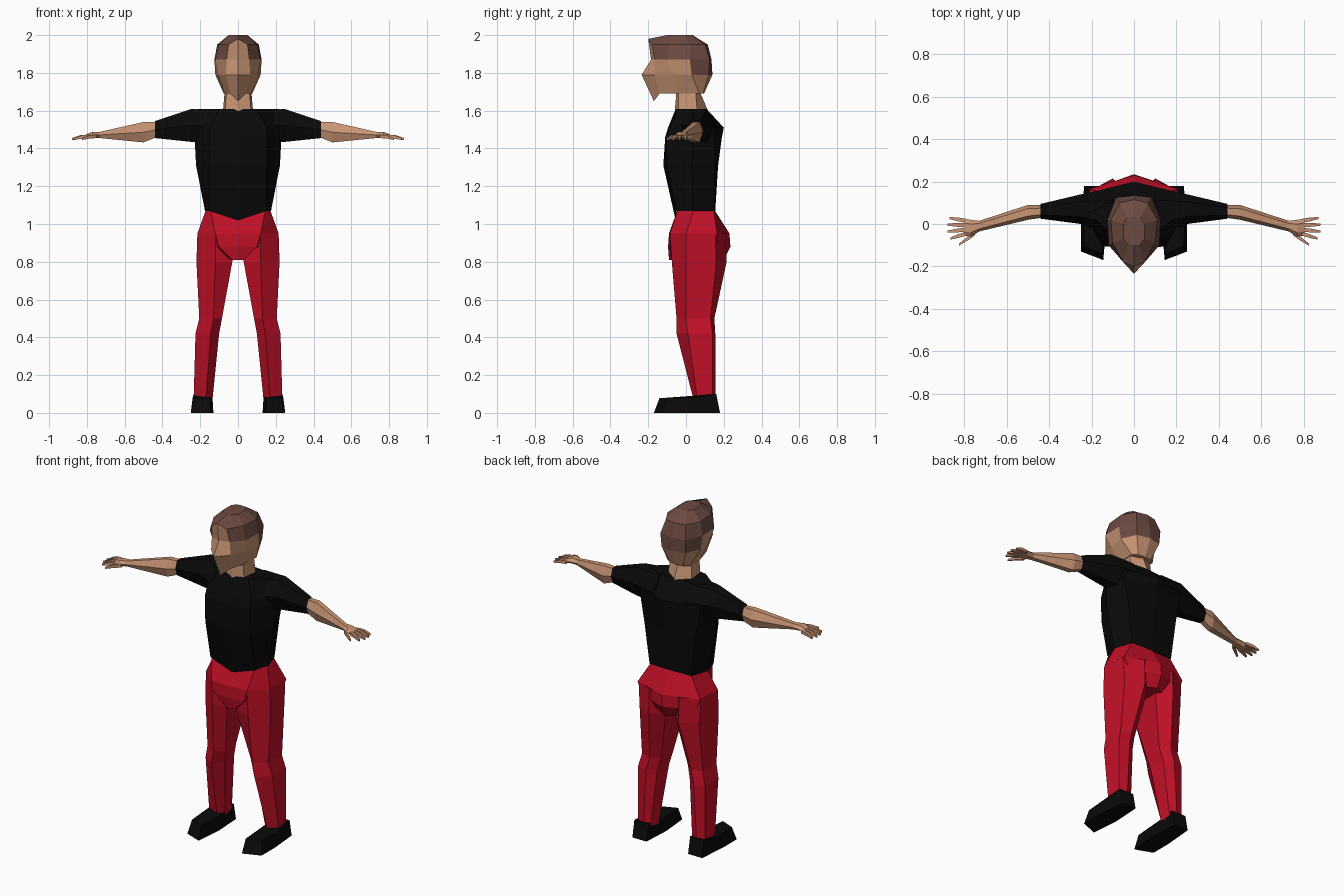
import bpy
import bmesh

cube = bpy.data.objects.get("Cube")
if cube:
    bpy.data.objects.remove(cube, do_unlink=True)


def make_material(name, colour):
    mat = bpy.data.materials.new(name)
    mat.use_nodes = True
    mat.diffuse_color = (*colour, 1)
    shader = next(n for n in mat.node_tree.nodes if n.type == "BSDF_PRINCIPLED")
    shader.inputs["Base Color"].default_value = (*colour, 1)
    shader.inputs["Roughness"].default_value = 0.9
    return mat


skin = make_material("skin", (0.58, 0.30, 0.175))
brown = make_material("brown hair", (0.15, 0.07, 0.053))
red = make_material("red cloth", (0.53, 0.005, 0.02))
black = make_material("black cloth", (0.003, 0.003, 0.003))


def loft(name, rings, materials, rule=None):
    """Skin a closed surface through rings of equal point count."""
    bm = bmesh.new()
    loops = [[bm.verts.new(p) for p in ring] for ring in rings]
    for low, high in zip(loops, loops[1:]):
        for i in range(len(low)):
            j = (i + 1) % len(low)
            bm.faces.new((low[i], low[j], high[j], high[i]))
    bm.faces.new(loops[0])
    bm.faces.new(loops[-1])
    bmesh.ops.recalc_face_normals(bm, faces=bm.faces)
    if rule:
        for face in bm.faces:
            face.material_index = rule(face.calc_center_median())
    mesh = bpy.data.meshes.new(name)
    bm.to_mesh(mesh)
    bm.free()
    for mat in materials:
        mesh.materials.append(mat)
    obj = bpy.data.objects.new(name, mesh)
    bpy.context.collection.objects.link(obj)
    return obj


def symmetric(z, dip, half):
    """Level ring mirrored over x; dip lowers the front centre point."""
    ring = [(x, y, z) for x, y in half]
    ring[0] = (*half[0], z - dip)
    return ring + [(-x, y, z) for x, y, z in ring[-2:0:-1]]


def level(z, points, side):
    return [(side * x, y, z) for x, y in points]


def hexagon(x, front, back, low, high, side):
    """Six-sided limb section facing along x."""
    mid, third = (low + high) / 2, (back - front) / 4
    section = [(front, mid), (front + third, high), (back - third, high),
               (back, mid), (back - third, low), (front + third, low)]
    return [(side * x, y, z) for y, z in section]


def box(x, y, z, size, side):
    corners = [(-1, -1), (1, -1), (1, 1), (-1, 1)]
    return [(side * x, y + a * size, z + b * size) for a, b in corners]


# Head: hair covers the crown, temples and back
def hair_rule(c):
    crown = c.z > 1.962
    temple = c.z > 1.87 and c.y > -0.15
    nape = c.z > 1.77 and c.y > 0.04
    return int(crown or temple or nape)


loft("head", [
    symmetric(1.69, 0.04, [(0, -.17), (.04, -.14), (.07, -.04), (.075, .07), (.045, .09), (0, .095)]),
    symmetric(1.79, 0, [(0, -.235), (.065, -.165), (.105, -.07), (.12, .03), (.08, .12), (0, .14)]),
    symmetric(1.87, 0, [(0, -.185), (.06, -.165), (.12, -.1), (.125, .02), (.085, .125), (0, .135)]),
    symmetric(1.95, -.03, [(0, -.2), (.05, -.18), (.1, -.09), (.11, .02), (.065, .1), (0, .115)]),
    symmetric(2, 0, [(0, -.1), (.025, -.1), (.05, -.07), (.05, 0), (.03, .03), (0, .035)]),
], [skin, brown], hair_rule)

# Neck
loft("neck", [
    symmetric(1.59, 0, [(0, -.06), (.07, -.04), (.08, .06), (0, .12)]),
    symmetric(1.71, 0, [(0, -.05), (.06, -.04), (.07, .05), (0, .07)]),
], [skin])

# Shirt body
loft("shirt", [
    symmetric(1.07, 0.05, [(0, -.055), (.15, -.05), (.175, .04), (.14, .15), (0, .155)]),
    symmetric(1.31, 0, [(0, -.12), (.15, -.1), (.222, .03), (.17, .155), (0, .17)]),
    symmetric(1.46, 0, [(0, -.11), (.15, -.105), (.23, .04), (.2, .15), (0, .19)]),
    symmetric(1.51, 0, [(0, -.095), (.15, -.085), (.23, .04), (.2, .15), (0, .2)]),
    symmetric(1.608, 0, [(0, -.055), (.1, -.045), (.22, .05), (.11, .1), (0, .11)]),
], [black])

# Trouser seat
loft("trouser_seat", [
    symmetric(1.075, 0.05, [(0, -.05), (.145, -.045), (.17, .04), (.135, .145), (0, .15)]),
    symmetric(0.95, 0, [(0, -.09), (.12, -.085), (.215, 0), (.21, .16), (.1, .205), (0, .225)]
              [:3] + [(.21, .165), (0, .23)]),
    symmetric(0.88, 0, [(0, -.095), (.1, -.085), (.2, .01), (.18, .17), (0, .235)]),
    symmetric(0.81, 0, [(0, -.09), (.03, -.075), (.04, .02), (.05, .17), (0, .2)]),
], [red])

for label, side in (("left", 1), ("right", -1)):
    # Trouser leg
    leg = [
        (.95, [(.02, -.06), (.12, -.085), (.215, 0), (.21, .155), (.1, .21), (.02, .17)]),
        (.80, [(.03, -.06), (.12, -.075), (.22, 0), (.2, .16), (.1, .215), (.03, .15)]),
        (.50, [(.085, 0), (.13, -.05), (.205, 0), (.205, .13), (.14, .15), (.09, .11)]),
        (.42, [(.1, .02), (.145, -.05), (.225, .01), (.225, .14), (.16, .155), (.11, .12)]),
        (.07, [(.135, .07), (.17, .04), (.235, .06), (.225, .14), (.18, .155), (.14, .14)]),
    ]
    loft(label + "_trouser_leg", [level(z, pts, side) for z, pts in leg], [red])

    # Shoe
    sole = [(.145, -.17), (.25, -.13), (.25, 0), (.235, .18), (.14, .18), (.13, 0)]
    upper = [(.15, -.14), (.235, -.105), (.24, .05), (.235, .16), (.14, .16), (.135, .05)]
    shoe = [level(0, sole, side), level(.08, upper, side)]
    shoe[1] = [(x, y, z + 0.02 * (y > 0.1)) for x, y, z in shoe[1]]
    loft(label + "_shoe", shoe, [black])

    # Sleeve
    loft(label + "_sleeve", [
        hexagon(.1, -.06, .17, 1.43, 1.605, side),
        hexagon(.25, 0, .14, 1.435, 1.608, side),
        hexagon(.44, .025, .095, 1.455, 1.545, side),
    ], [black])

    # Forearm and palm
    loft(label + "_forearm", [
        hexagon(.43, .03, .09, 1.46, 1.54, side),
        hexagon(.5, .02, .09, 1.432, 1.54, side),
        hexagon(.73, -.035, .015, 1.455, 1.488, side),
        hexagon(.77, -.06, .02, 1.455, 1.488, side),
        hexagon(.805, -.055, .025, 1.452, 1.474, side),
    ], [skin])

    # Fingers and thumb: root x, root y, tip x, tip y
    digits = [(.79, .015, .87, .028), (.79, -.005, .88, -.003),
              (.79, -.026, .88, -.036), (.79, -.045, .865, -.068),
              (.75, -.045, .825, -.097)]
    for number, (x0, y0, x1, y1) in enumerate(digits, 1):
        loft(f"{label}_finger_{number}", [
            box(x0, y0, 1.464, .009, side),
            box((x0 + x1) / 2, (y0 + y1) / 2, 1.461, .009, side),
            box(x1, y1, 1.45, .005, side),
        ], [skin])
